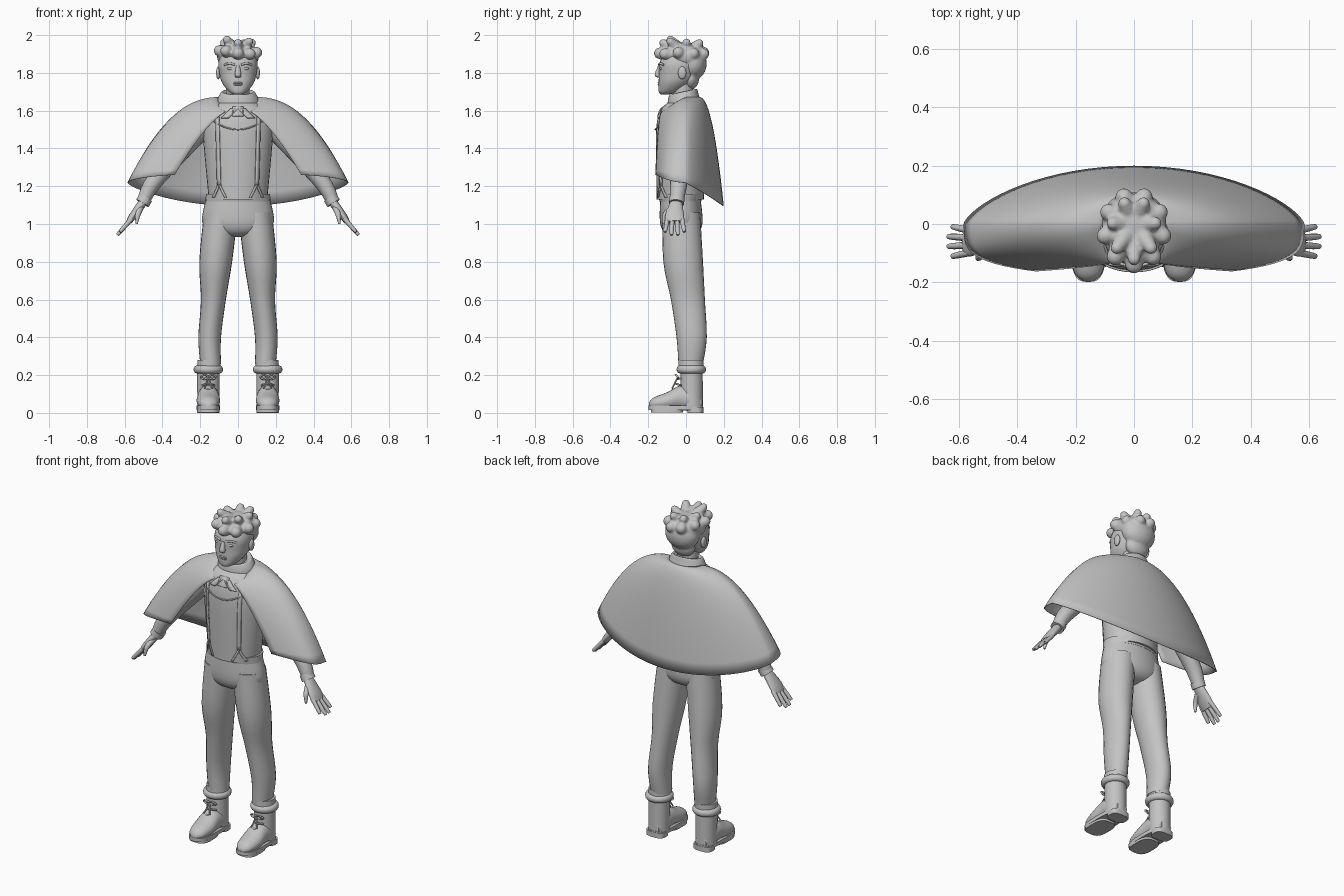
import bpy, bmesh, math, random
from mathutils import Vector, Matrix

if "Cube" in bpy.data.objects:
    bpy.data.objects.remove(bpy.data.objects["Cube"])

grey = bpy.data.materials.new("plain_grey")
grey.use_nodes = True
grey.diffuse_color = (.55, .55, .55, 1)
grey.node_tree.nodes["Principled BSDF"].inputs["Base Color"].default_value = grey.diffuse_color
RIGHT, BACK, UP = Matrix.Identity(3)


def finish(name, bm, mirror=False):
    bmesh.ops.recalc_face_normals(bm, faces=bm.faces)
    mesh = bpy.data.meshes.new(name)
    bm.to_mesh(mesh)
    bm.free()
    mesh.materials.append(grey)
    obj = bpy.data.objects.new(name, mesh)
    bpy.context.collection.objects.link(obj)
    bpy.ops.object.select_all(action='DESELECT')
    obj.select_set(True)
    bpy.context.view_layer.objects.active = obj
    bpy.ops.object.shade_smooth_by_angle(angle=math.radians(50))
    if mirror:
        obj.modifiers.new("Mirror", 'MIRROR')
    return obj


def spline(rows, steps):
    """Catmull-Rom curve through rows of numbers."""
    rows = [Vector(row) for row in rows]
    padded = [rows[0], *rows, rows[-1]]
    result = []
    for before, start, end, after in zip(padded, padded[1:], padded[2:], padded[3:]):
        leave, arrive = (end - before) / 2, (after - start) / 2
        for step in range(steps):
            t = step / steps
            ease = t * t * (3 - 2 * t)
            result.append(start.lerp(end, ease) + leave * t * (1 - t) ** 2 - arrive * t * t * (1 - t))
    return result + [rows[-1]]


def tube(name, rows, ref=BACK, axis=None, mirror=False, sides=24, power=2, steps=4):
    """Loft of rings; each row is x, y, z, radius along ref, radius across it."""
    rows = spline(rows, steps)
    centres = [Vector(row[:3]) for row in rows]
    last = len(rows) - 1
    bm = bmesh.new()
    rings = []
    for i, (centre, row) in enumerate(zip(centres, rows)):
        along = (axis or centres[min(i + 1, last)] - centres[max(i - 1, 0)]).normalized()
        u = (ref - along * ref.dot(along)).normalized()
        w = along.cross(u)
        ring = []
        for side in range(sides):
            angle = math.tau * side / sides
            c, s = (math.copysign(abs(q) ** (2 / power), q) for q in (math.cos(angle), math.sin(angle)))
            ring.append(bm.verts.new(centre + u * c * row[3] + w * s * row[4]))
        rings.append(ring)
    for low, high in zip(rings, rings[1:]):
        for side in range(sides):
            bm.faces.new((low[side - 1], low[side], high[side], high[side - 1]))
    bm.faces.new(rings[0])
    bm.faces.new(rings[-1])
    return finish(name, bm, mirror)


def column(name, rows, x=0, axis=UP, **options):
    """Upright loft; each row is y, z, half depth, half width."""
    return tube(name, [(x, *row) for row in rows], axis=axis, mirror=x > 0, sides=32, **options)


def cord(name, points, radius, mirror=False):
    rows = [(*point, radius, radius) for point in points]
    return tube(name, rows, ref=RIGHT + BACK * 2 + UP, mirror=mirror, sides=8)


def add_ball(bm, place, scale):
    matrix = Matrix.Translation(place) @ Matrix.Diagonal((*scale, 1))
    bmesh.ops.create_icosphere(bm, subdivisions=3, radius=1, matrix=matrix)


def ball(name, place, scale, mirror=False):
    bm = bmesh.new()
    add_ball(bm, place, scale)
    return finish(name, bm, mirror)


# Trousers
tube("trouser_legs", [(.145, .025, .26, .065, .055), (.15, .03, .4, .08, .06), (.13, .01, .6, .09, .066),
                      (.118, -.015, .8, .105, .087), (.09, -.025, 1.06, .1, .09)], axis=UP, mirror=True)
column("trouser_hips", [(-.025, .93, .03, .05), (-.025, .95, .085, .13), (-.025, 1.01, .113, .19),
                        (-.03, 1.14, .106, .168)])
column("waistband", [(-.03, 1.12, .11, .172), (-.03, 1.16, .12, .17)])

# Shirt torso: nearly straight sides closing into rounded shoulders
TORSO_BASE, TORSO_HEIGHT, TORSO_Y = 1.13, .53, -.03


def torso_size(z):
    t = (z - TORSO_BASE) / TORSO_HEIGHT
    closing = math.sqrt(1 - t ** 8)
    return (.125 + .01 * t) * closing, (.155 + .05 * t) * closing


heights = [TORSO_BASE + TORSO_HEIGHT * .99 * math.sin(i / 20 * math.pi / 2) for i in range(21)]
column("shirt_torso", [(TORSO_Y, z, *torso_size(z)) for z in heights], steps=1)


def chest(x, z):
    """Point just proud of the shirt front."""
    depth, width = torso_size(z)
    return Vector((x, TORSO_Y - .004 - depth * math.sqrt(1 - (x / width) ** 2), z))


def strap(name, start, end, width, mirror=True):
    """Thin strip lying on the shirt between two (x, z) points."""
    bm = bmesh.new()
    previous = None
    for i in range(11):
        x, z = Vector(start).lerp(Vector(end), i / 10)
        pair = [bm.verts.new(chest(x + side * width / 2, z)) for side in (-1, 1)]
        if previous:
            bm.faces.new((*previous, *reversed(pair)))
        previous = pair
    solid = finish(name, bm, mirror).modifiers.new("Thickness", 'SOLIDIFY')
    solid.thickness, solid.offset = .006, 0


strap("braces", (.11, 1.57), (.1, 1.2), .02)
strap("inner_brace_ends", (.1, 1.21), (.065, 1.14), .012)
strap("outer_brace_ends", (.1, 1.21), (.13, 1.14), .012)
strap("collar_flaps", (.02, 1.61), (.07, 1.56), .04)
strap("cape_clasp", (0, 1.57), (0, 1.62), .06, mirror=False)
cord("shirt_neckline", [chest(.13 * i / 4, 1.5 + .045 * (i / 4) ** 2) for i in range(-4, 5)], .004)

# Cape: swept from the front edge round to the centre back, flaring from neck to hem
bm = bmesh.new()
grid = []
for i in range(29):
    angle = math.radians(-55 + 145 * i / 28)
    c, s = math.cos(angle), math.sin(angle)
    front, back = max(-s, 0), max(s, 0)
    neck = Vector((.1 * c, .07 * back - .15 * front, 1.672 - .09 * front))
    hem = Vector((.585 * c, .2 * back ** 1.4 - .18 * front ** .5, 1.22 - .05 * s - .075 * back ** 2))
    strip = []
    for j in range(19):
        flare = j / 18
        point = neck.lerp(hem, flare)
        if front:
            point.y = neck.y + (hem.y - neck.y) * math.sqrt(flare)
        point.z = neck.z + (hem.z - neck.z) * flare ** (2.2 - front)
        strip.append(bm.verts.new(point))
    grid.append(strip)
for a, b in zip(grid, grid[1:]):
    for j in range(18):
        bm.faces.new((a[j], a[j + 1], b[j + 1], b[j]))
cape = finish("cape", bm, True)
cape.modifiers["Mirror"].merge_threshold = .002
cape.modifiers.new("Thickness", 'SOLIDIFY').thickness = .004
column("cape_collar", [(-.01, 1.635, .09, .115), (-.015, 1.67, .083, .105), (-.015, 1.7, .074, .086),
                       (-.015, 1.69, .06, .07)], axis=UP - BACK * .22)

# Arms and hands
tube("sleeves", [(.16, 0, 1.56, .07, .07), (.43, -.035, 1.245, .048, .047), (.5, -.048, 1.125, .036, .034)],
     mirror=True)
tube("sleeve_cuffs", [(.488, -.047, 1.14, .04, .038), (.506, -.05, 1.11, .04, .038)], mirror=True)
tube("palms", [(.495, -.05, 1.125, .028, .024), (.555, -.06, 1.045, .05, .02), (.578, -.06, 1.01, .046, .015)],
     mirror=True)
for i, finger in enumerate(("little", "ring", "middle", "index")):
    spread = i - 1.5
    knuckle = Vector((.562, -.06 - .025 * spread, 1.03))
    tip = Vector((.64 - .007 * spread ** 2, -.06 - .034 * spread, .94 + .008 * spread ** 2))
    tube(finger + "_fingers", [(*knuckle.lerp(tip, t), r, r) for t, r in ((0, .013), (.9, .01), (1, .004))],
         mirror=True, sides=12)
tube("thumbs", [(.515, -.07, 1.085, .018, .016), (.53, -.11, 1.05, .014, .014), (.537, -.12, 1, .006, .006)],
     mirror=True, sides=12)

# Boots
BOOT_X = .157
column("boot_shafts", [(.03, .03, .06, .058), (.03, .24, .058, .06)], BOOT_X)
tube("boot_feet", [(BOOT_X, *row) for row in (
    (.085, .05, .035, .03), (.03, .07, .057, .06), (-.03, .08, .058, .065), (-.1, .062, .062, .047),
    (-.17, .05, .046, .032), (-.197, .042, .015, .012))], ref=RIGHT, axis=-BACK, mirror=True)
for part, y, length, width, low, high in (("soles", -.054, .145, .062, .016, .038),
                                          ("heels", .05, .042, .058, 0, .03),
                                          ("treads", -.1, .085, .06, .003, .02)):
    column("boot_" + part, [(y, z, length, width) for z in (low, high)], BOOT_X, power=3, steps=1)
cuff = [(math.sin(math.pi * i / 8), -math.cos(math.pi * i / 8)) for i in range(9)]
column("boot_cuffs", [(.028, .23 + .021 * rise, .06 + .018 * out, .06 + .018 * out) for out, rise in cuff],
       BOOT_X, steps=1)
column("boot_liners", [(.027, .24, .066, .063), (.027, .28, .066, .06)], x=.154)
knot = Vector((BOOT_X, -.043, .19))
for i in range(3):
    middle = Vector((BOOT_X, -.07 + .014 * i, .125 + .03 * i))
    ends = [middle + RIGHT * .033 * side + BACK * .03 - UP * .01 for side in (-1, 1)]
    cord("boot_lace", [ends[0], middle, ends[1]], .005, True)
for side in (-1, 1):
    out = RIGHT * side * .02
    cord("bow_loop", [knot, knot + out - (BACK - UP) * .012, knot + out * 2, knot + out - UP * .012, knot],
         .005, True)
    cord("lace_end", [knot, knot + out / 2 - (BACK + UP * 2) * .015, knot + out - (BACK + UP * 2) * .03],
         .004, True)

# Head and face
column("neck", [(-.01, 1.62, .055, .06), (-.02, 1.76, .055, .06)])
column("head", [(-.113, 1.686, .02, .02), (-.09, 1.7, .054, .048), (-.06, 1.745, .085, .083),
                (-.043, 1.79, .1, .097), (-.03, 1.86, .108, .103), (-.015, 1.94, .07, .07)], power=2.2)
column("nose", [(-.137, 1.84, .01, .009), (-.15, 1.79, .016, .017), (-.142, 1.776, .01, .012)])
ball("eyes", (.04, -.13, 1.823), (.018, .01, .008), True)
cord("brows", [(.018, -.142, 1.843), (.045, -.136, 1.85), (.072, -.117, 1.842)], .006, True)
for lip, z in (("upper_lip", 1.747), ("lower_lip", 1.738)):
    ball(lip, (0, -.14, z), (.025, .01, .006))
ball("ears", (.104, -.02, 1.8), (.012, .022, .034), True)

# Hair: one mass with two crowns of curls swelling out of it, fused together
random.seed(4)
bm = bmesh.new()
core = Vector((0, 0, 1.885))
add_ball(bm, core, (.112, .105, .075))
add_ball(bm, (0, .035, 1.85), (.103, .075, .09))
add_ball(bm, (0, .025, 1.775), (.075, .045, .065))
for count, width, depth, height, radius in ((9, .1, .12, 1.91, .03), (7, .075, .1, 1.965, .022)):
    for i in range(count):
        angle = math.tau * i / count - math.pi / 2
        tip = Vector((width * math.cos(angle), depth * math.sin(angle) - .02, height))
        tip += UP * random.uniform(-.012, .012)
        for t in (.55, .7, .85, 1):
            size = radius + .03 * (1 - t)
            add_ball(bm, core.lerp(tip, t), (size, size, size))
hair = finish("hair", bm)
fuse = hair.modifiers.new("Fuse", 'REMESH')
fuse.mode, fuse.voxel_size, fuse.use_smooth_shade = 'VOXEL', .007, True
soften = hair.modifiers.new("Soften", 'SMOOTH')
soften.factor, soften.iterations = .5, 3
